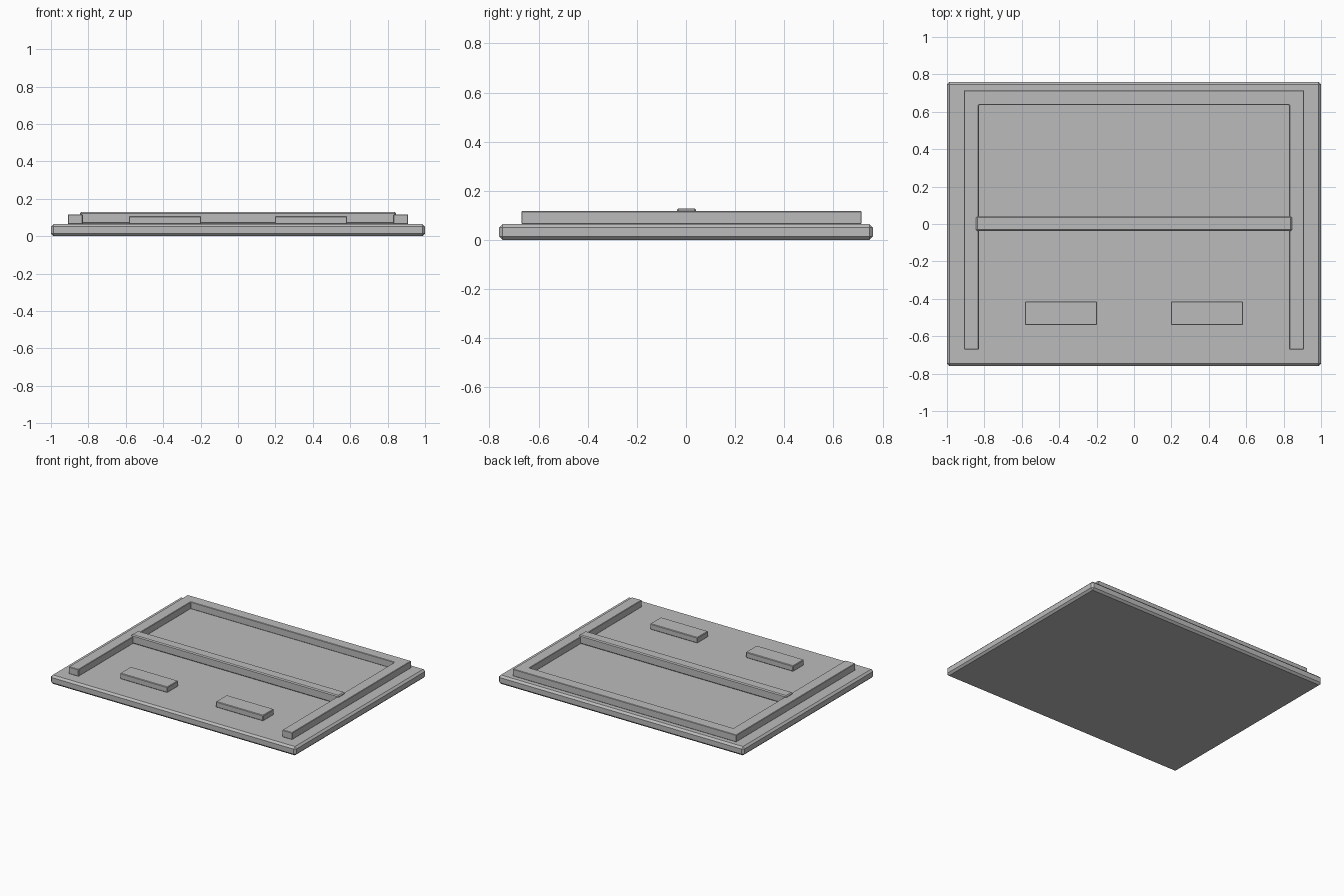
import bpy
import bmesh

default_cube = bpy.data.objects.get("Cube")
if default_cube:
    bpy.data.objects.remove(default_cube, do_unlink=True)

# Single plain grey material
GREY = (0.5, 0.5, 0.5, 1.0)
grey = bpy.data.materials.new("plain grey")
grey.use_nodes = True
grey.diffuse_color = GREY
grey.node_tree.nodes["Principled BSDF"].inputs["Base Color"].default_value = GREY


def prism(name, outline, bottom, top, bevel):
    """Extrude a plan outline from bottom to top and chamfer its edges."""
    bm = bmesh.new()
    face = bm.faces.new([bm.verts.new((x, y, bottom)) for x, y in outline])
    result = bmesh.ops.extrude_face_region(bm, geom=[face])
    raised = [v for v in result["geom"] if isinstance(v, bmesh.types.BMVert)]
    bmesh.ops.translate(bm, verts=raised, vec=(0, 0, top - bottom))
    bmesh.ops.recalc_face_normals(bm, faces=bm.faces)
    mesh = bpy.data.meshes.new(name)
    bm.to_mesh(mesh)
    bm.free()
    mesh.materials.append(grey)
    obj = bpy.data.objects.new(name, mesh)
    bpy.context.collection.objects.link(obj)
    mod = obj.modifiers.new("chamfer", "BEVEL")
    mod.width = bevel
    mod.segments = 1
    return obj


def slab(name, x0, x1, y0, y1, bottom, top, bevel):
    return prism(name, [(x0, y0), (x1, y0), (x1, y1), (x0, y1)], bottom, top, bevel)


DECK = 0.065

# Base panel
slab("base_panel", -1, 1, -0.76, 0.76, 0, DECK, 0.014)

# Raised three-sided rim, open at the front
half = [(0.91, 0.715), (0.91, -0.67), (0.83, -0.67), (0.83, 0.635)]
rim = half + [(-x, y) for x, y in reversed(half)]
prism("raised_rim", rim, DECK, 0.117, 0.003)

# Crossbar over the rim
slab("crossbar", -0.845, 0.845, -0.037, 0.041, DECK, 0.129, 0.007)

# Pair of front blocks
for side, x0 in (("left", 0.197), ("right", -0.583)):
    slab(side + "_front_block", x0, x0 + 0.386, -0.54, -0.414, DECK, 0.107, 0.004)
